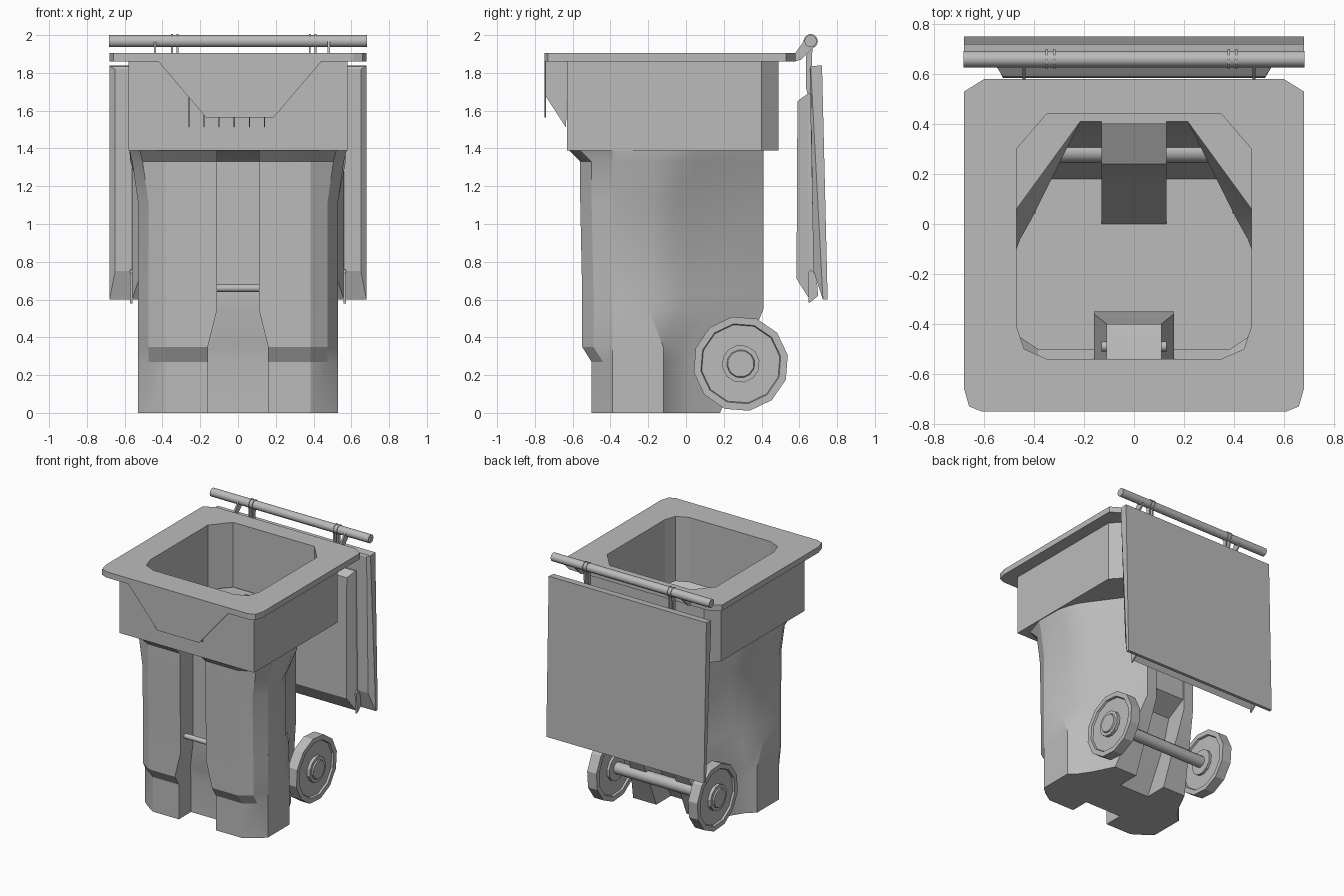
import bpy, bmesh, math
from mathutils import Matrix, Vector

cube = bpy.data.objects.get("Cube")
if cube:
    bpy.data.objects.remove(cube)

GREY = (0.5, 0.5, 0.5, 1)
plastic = bpy.data.materials.new("grey plastic")
plastic.use_nodes = True
plastic.diffuse_color = GREY
plastic.node_tree.nodes["Principled BSDF"].inputs["Base Color"].default_value = GREY


def finish(name, bm, smooth=None):
    bmesh.ops.remove_doubles(bm, verts=bm.verts, dist=0.0005)
    bmesh.ops.recalc_face_normals(bm, faces=bm.faces)
    mesh = bpy.data.meshes.new(name)
    bm.to_mesh(mesh)
    bm.free()
    mesh.materials.append(plastic)
    ob = bpy.data.objects.new(name, mesh)
    bpy.context.collection.objects.link(ob)
    if smooth:
        bpy.ops.object.select_all(action="DESELECT")
        ob.select_set(True)
        bpy.context.view_layer.objects.active = ob
        bpy.ops.object.shade_smooth_by_angle(angle=math.radians(smooth))
    return ob


def mirrored(half):
    """Close a half outline, listed front to back, across x = 0."""
    return half + [(-x, y) for x, y in reversed(half) if x > 0]


def loft(bm, rings, closed=False):
    """Skin a list of equal-length 3D rings."""
    rows = [[bm.verts.new(p) for p in ring] for ring in rings]
    n = len(rows[0])
    pairs = list(zip(rows, rows[1:]))
    if closed:
        pairs.append((rows[-1], rows[0]))
    for a, b in pairs:
        for i in range(n):
            j = (i + 1) % n
            bm.faces.new((a[i], a[j], b[j], b[i]))
    return rows


def extrude_x(name, profile, x0, x1):
    """Solid from a (y, z) profile pulled along x."""
    bm = bmesh.new()
    rows = loft(bm, [[(x, y, z) for y, z in profile] for x in (x0, x1)])
    bm.faces.new(rows[0])
    bm.faces.new(rows[1])
    return finish(name, bm)


def rod(name, x0, x1, y, z, r, sides, smooth=None):
    bm = bmesh.new()
    place = Matrix.Translation(((x0 + x1) / 2, y, z)) @ Matrix.Rotation(math.pi / 2, 4, "Y")
    bmesh.ops.create_cone(bm, cap_ends=True, segments=sides, radius1=r, radius2=r,
                          depth=x1 - x0, matrix=place)
    return finish(name, bm, smooth)


# Body: front groove, chamfered columns, scooped sides, tapered back with a recess
def section(z, groove, gy, fy, sx, side, back, recess):
    corner = 0.41 - (back - 0.02) / 2
    half = [(0, gy), (groove, gy), (groove, fy), (0.385, fy), (sx - 0.055, fy + 0.06), (sx, -0.39)]
    half += side + [(corner, back), (0.13, back), (0.13, recess), (0, recess)]
    return [(x, y, z) for x, y in mirrored(half)]


foot = [(0.53, -0.12), (0.47, -0.07), (0.41, 0.02)]
arch = [(0.53, -0.2), (0.46, -0.03), (0.36, 0.12)]
scoop = [(0.5, -0.18), (0.455, -0.06), (0.41, 0.02)]
flare = [(0.57, -0.16), (0.53, -0.03), (0.47, 0.06)]
collar = mirrored([(0, -0.63), (0.1, -0.63), (0.12, -0.63), (0.385, -0.63), (0.5, -0.63),
                   (0.58, -0.63), (0.58, -0.2), (0.58, 0), (0.58, 0.4), (0.5, 0.49),
                   (0.15, 0.49), (0.13, 0.49), (0, 0.49)])
bm = bmesh.new()
rows = loft(bm, [
    section(0, 0.16, -0.35, -0.5, 0.53, foot, 0.18, 0.0),
    section(0.27, 0.16, -0.35, -0.5, 0.53, foot, 0.29, 0.14),
    section(0.35, 0.16, -0.36, -0.55, 0.53, foot, 0.33, 0.18),
    section(0.55, 0.11, -0.4, -0.55, 0.53, arch, 0.41, 0.24),
    section(0.64, 0.11, -0.4, -0.55, 0.53, scoop, 0.41, 0.4),
    section(1.12, 0.11, -0.4, -0.56, 0.53, scoop, 0.41, 0.4),
    section(1.33, 0.11, -0.4, -0.56, 0.56, flare, 0.41, 0.4),
    section(1.39, 0.11, -0.62, -0.62, 0.575, flare, 0.41, 0.4),
    [(x, y, 1.39) for x, y in collar],
    [(x, y, 1.87) for x, y in collar],
])
bm.faces.new(rows[0])
finish("bin_body", bm, 25)

# Rim slab with the opening and its inner lining
outer = mirrored([(0, -0.75), (0.61, -0.75), (0.66, -0.73), (0.68, -0.66),
                  (0.68, 0.53), (0.6, 0.58), (0, 0.58)])
hole = mirrored([(0, -0.54), (0.35, -0.54), (0.44, -0.5), (0.47, -0.41),
                 (0.47, 0.3), (0.35, 0.44), (0, 0.44)])
bm = bmesh.new()
loft(bm, [[(x, y, z) for x, y in ring] for ring, z in
          ((hole, 1.4), (hole, 1.905), (outer, 1.905), (outer, 1.86), (hole, 1.86))])
finish("rim", bm)

# Front grip plate and the ribs behind it
bm = bmesh.new()
grip = [(-0.43, 1.87), (-0.17, 1.565), (0.19, 1.565), (0.45, 1.87)]
rows = loft(bm, [[(x, y, z) for x, z in grip] for y in (-0.75, -0.742)])
for row in rows:
    bm.faces.new(row)
finish("grip_plate", bm)
for i in range(6):
    x = -0.26 + 0.08 * i
    extrude_x(f"grip_rib_{i + 1}", [(-0.745, 1.87), (-0.745, 1.68), (-0.635, 1.51), (-0.625, 1.87)],
              x - 0.003, x + 0.003)

# Lift bar across the front groove
rod("lift_bar", -0.13, 0.13, -0.49, 0.66, 0.02, 10, 40)

# Axle and wheels
AXLE_Y, AXLE_Z = 0.29, 0.26
rod("axle", -0.44, 0.44, AXLE_Y, AXLE_Z, 0.045, 12, 40)
wheel = [(0.39, 0), (0.39, 0.1), (0.41, 0.1), (0.41, 0.21), (0.395, 0.215), (0.395, 0.253),
         (0.475, 0.253), (0.475, 0.215), (0.46, 0.21), (0.46, 0.1), (0.485, 0.1),
         (0.485, 0.075), (0.495, 0.07), (0.495, 0)]
for side, name in ((1, "left_wheel"), (-1, "right_wheel")):
    bm = bmesh.new()
    rings = []
    for i in range(12):
        a = math.tau * (i + 0.35) / 12
        rings.append([(side * x, AXLE_Y + r * math.cos(a), AXLE_Z + r * math.sin(a))
                      for x, r in wheel])
    verts = [[bm.verts.new(p) for p in ring] for ring in rings]
    for i in range(12):
        a, b = verts[i], verts[(i + 1) % 12]
        for k in range(len(wheel) - 1):
            bm.faces.new((a[k], a[k + 1], b[k + 1], b[k]))
    finish(name, bm)

# Lid hanging open behind the bin: outer panel and raised inner panel
def tapered_panel(name, rings):
    bm = bmesh.new()
    rows = loft(bm, [[(-w, y0, z0), (w, y0, z0), (w, y1, z1), (-w, y1, z1)]
                     for w, y0, z0, y1, z1 in rings])
    bm.faces.new(rows[0])
    bm.faces.new(rows[-1])
    return finish(name, bm)


tapered_panel("lid_panel", [(0.65, 0.675, 0.75, 0.655, 1.82),
                            (0.68, 0.725, 0.6, 0.66, 1.835),
                            (0.68, 0.75, 0.6, 0.72, 1.84)])
tapered_panel("lid_inner_panel", [(0.525, 0.585, 0.71, 0.59, 1.65),
                                  (0.56, 0.655, 0.6, 0.645, 1.69),
                                  (0.56, 0.69, 0.66, 0.67, 1.69)])
for side, name in ((1, "left_lid_tab"), (-1, "right_lid_tab")):
    x = side * 0.565
    extrude_x(name, [(0.65, 0.58), (0.645, 0.74), (0.66, 0.76), (0.69, 0.73), (0.7, 0.62)],
              x - 0.006, x + 0.006)

# Hinge rod with the bin arms and the paired lid arms
HINGE = Vector((0.66, 1.968))
rod("hinge_rod", -0.683, 0.683, *HINGE, 0.033, 10, 40)
for i, x in enumerate((-0.44, 0.48)):
    extrude_x(f"bin_arm_{i + 1}", [(0.56, 1.88), (0.575, 1.86), (0.61, 1.87), (0.685, 1.945),
                                   (0.64, 1.99)], x - 0.006, x + 0.006)
for i, x in enumerate((-0.35, -0.32, 0.38, 0.41)):
    extrude_x(f"lid_arm_{i + 1}", [(0.637, 1.96), (0.635, 1.72), (0.65, 1.67), (0.665, 1.8),
                                   (0.67, 1.96)], x - 0.005, x + 0.005)
    rod(f"hinge_clip_{i + 1}", x - 0.005, x + 0.005, *HINGE, 0.038, 12)
